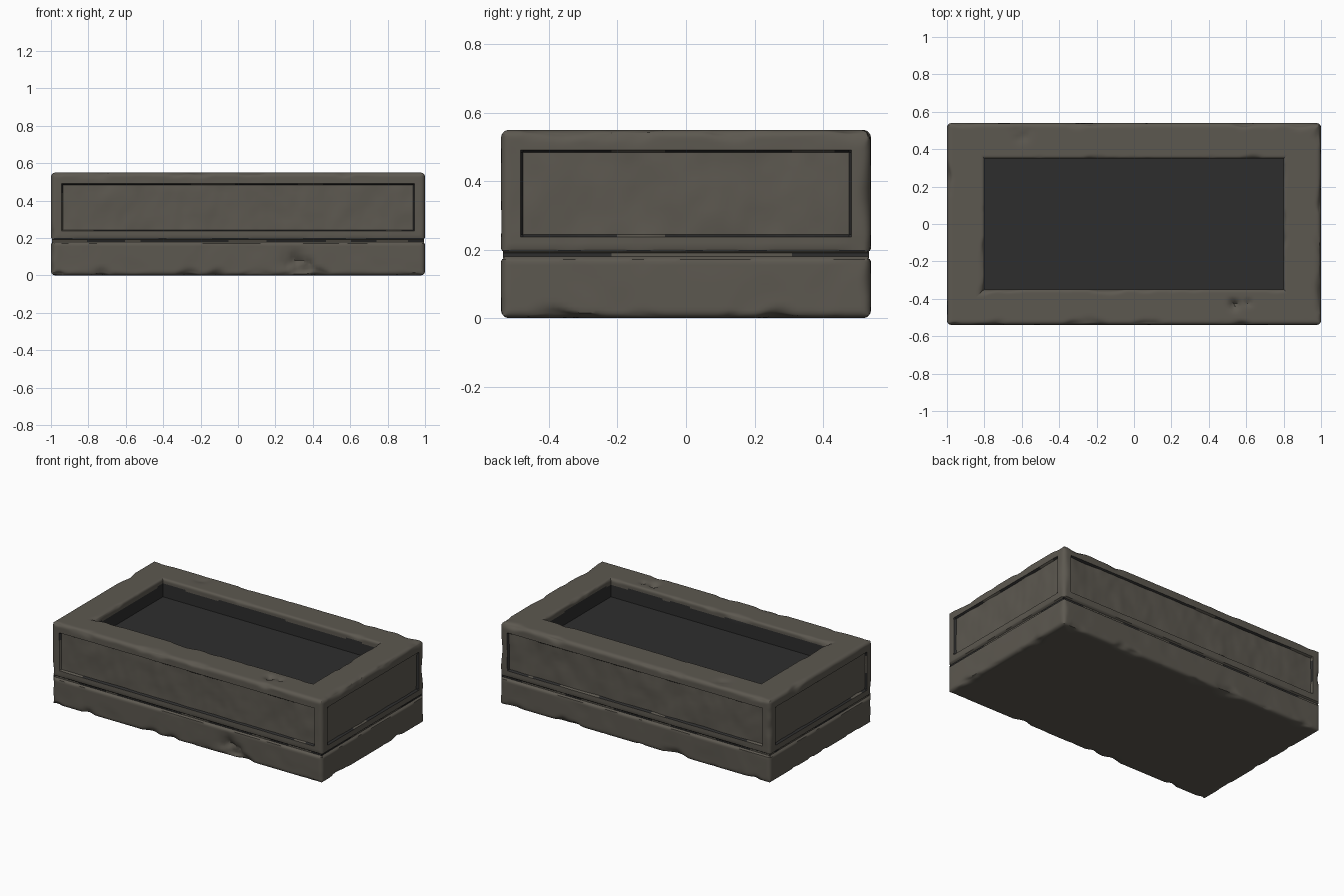
import bpy, bmesh, math
from mathutils import Vector, noise

if "Cube" in bpy.data.objects:
    bpy.data.objects.remove(bpy.data.objects["Cube"])

HX, HY, HZ = 1.0, 0.54, 0.55        # outer half sizes and height
OX, OY, FLOOR = 0.80, 0.35, 0.43    # opening half sizes and soil height
PANEL_IN = 0.06                     # panel margin from the corners
PZ0, PZ1 = 0.24, 0.488              # panel bottom and top


def material(name, rgb):
    m = bpy.data.materials.new(name)
    m.diffuse_color = (*rgb, 1)
    m.use_nodes = True
    m.node_tree.nodes["Principled BSDF"].inputs["Base Color"].default_value = m.diffuse_color
    return m


stone = material("weathered_stone", (0.108, 0.098, 0.080))
dark = material("dark_recess", (0.027, 0.027, 0.027))


def wear(p, base, amp, seed):
    n = noise.noise(p * 5 + Vector((seed, seed * 2.3, 7))) \
        + 0.5 * noise.noise(p * 13 + Vector((3, seed, 1)))
    return base + amp * max(0.0, n - 0.05)


def rounded(a, b, r):
    """Round an edge: a and b are depths behind its two faces."""
    if a >= r or b >= r:
        return a, b
    u, v = r - a, r - b
    length = math.hypot(u, v)
    if length <= r:
        return a, b
    return r - u * r / length, r - v * r / length


def samples(h, n):
    """Positions along one side, denser at the corners and panel edges."""
    p = h - PANEL_IN
    ends = [h - d for d in (0, .006, .012, .02, .03, .042, .054)] + [p + .003, p - .004]
    mid = [-(p - .015) + 2 * (p - .015) * i / n for i in range(n + 1)]
    return sorted([-e for e in ends] + mid + ends)


xs, ys = samples(HX, 110), samples(HY, 60)
perimeter = [(x, -HY) for x in xs[:-1]] + [(HX, y) for y in ys[:-1]] \
    + [(-x, HY) for x in xs[:-1]] + [(-HX, -y) for y in ys[:-1]]

# rings: (inward fraction towards the opening, groove depth, height)
rings = [(t, 0, 0) for t in (.5, .35, .25, .16, .1, .05)]
rings += [(0, 0, z) for z in (0, .007, .015, .024, .035, .05, .065, .08, .1, .12, .14, .155)]
rings += [(0, d, z) for d, z in ((0, .165), (.003, .172), (.010, .177), (.014, .180),
                                 (.014, .190), (.010, .193), (.003, .197), (0, .203), (0, .22))]
rings += [(0, 0, z) for z in (PZ0 - .003, PZ0 + .004, .26, .29, .32, .35, .38, .41,
                              .44, .465, PZ1 - .004, PZ1 + .003, .5, .512, .522, .53, .537, .544, HZ)]
rings += [(t, 0, HZ) for t in (.03, .06, .1, .15, .2, .28, .36, .44, .52, .6, .68,
                               .76, .82, .87, .91, .95, .98, 1)]
rings += [(1, 0, z) for z in (.544, .537, .53, .52, .51, .495, .47, FLOOR - .02)]

# dents knocked into faces: centre, radius, depth, direction
pits = [(Vector((.30, -.54, .07)), .09, .022, Vector((0, 1, 0))),
        (Vector((.37, -.54, .05)), .06, .018, Vector((0, 1, 0))),
        (Vector((.54, -.43, .55)), .045, .022, Vector((0, 0, -1))),
        (Vector((.61, -.42, .55)), .03, .012, Vector((0, 0, -1))),
        (Vector((-.6, .48, .55)), .07, .010, Vector((0, 0, -1)))]


def shape(x, y, t, groove, z):
    """Place one surface point with wear, groove and side panels."""
    sx, sy = math.copysign(1, x), math.copysign(1, y)
    px = x * (1 - t * (HX - OX) / HX)
    py = y * (1 - t * (HY - OY) / HY)
    p = Vector((px, py, z))
    a, b = HX - abs(px), HY - abs(py)
    on_x = abs(x) > HX - 1e-6
    on_y = abs(y) > HY - 1e-6
    depth = groove
    inside = (on_y and abs(x) < HX - PANEL_IN) or (on_x and abs(y) < HY - PANEL_IN)
    if t == 0 and inside and PZ0 < z < PZ1:
        depth = .013 + .006 * noise.noise(p * 7) + .003 * noise.noise(p * 19)
    elif t == 0 and groove == 0:
        depth = .004 * max(0, noise.noise(p * 8))
    if on_x:
        a += depth
    if on_y:
        b += depth
    low, top = z, HZ - z
    if t < .6:
        a, b = rounded(a, b, wear(Vector((sx, sy, z)), .025, .04, 5))
        for lower in (False, True):
            v = low if lower else top
            r = wear(p, .024, .06 if lower else .045, 11 if lower else 2)
            a, v1 = rounded(a, v, r)
            b, v1 = rounded(b, v1, r)
            if lower:
                low = v1
            else:
                top = v1
        z = low if z < .25 else HZ - top
        px, py = sx * (HX - a), sy * (HY - b)
    elif z > FLOOR:
        r = wear(p, .014, .035, 8)
        if on_x:
            a2, top = rounded(abs(px) - OX, top, r)
            px = sx * (OX + a2)
        if on_y:
            b2, top = rounded(abs(py) - OY, top, r)
            py = sy * (OY + b2)
        z = HZ - top
    q = Vector((px, py, z))
    for c, r, d, way in pits:
        f = (p - c).length / r
        if f < 1.5:
            q += way * d * math.exp(-3 * f * f) * (1 + noise.noise(p * 30))
    return q


# stone trough
bm = bmesh.new()
grid = [[bm.verts.new(shape(x, y, *ring)) for x, y in perimeter] for ring in rings]
n = len(perimeter)
bm.faces.new(reversed(grid[0]))
for k in range(len(rings) - 1):
    t0, g0, z0 = rings[k]
    t1, g1, z1 = rings[k + 1]
    for i in range(n):
        j = (i + 1) % n
        f = bm.faces.new((grid[k][i], grid[k][j], grid[k + 1][j], grid[k + 1][i]))
        c = f.calc_center_median()
        worn = noise.noise(c * 4)
        (xa, ya), (xb, yb) = perimeter[i], perimeter[j]
        mx, my = abs(xa + xb) / 2, abs(ya + yb) / 2
        along, half = (mx, HX) if my > HY - 1e-6 else (my, HY)
        in_span = along < half - PANEL_IN + .003
        z_edge = abs((z0 + z1) / 2 - PZ0) < .002 or abs((z0 + z1) / 2 - PZ1) < .002
        s_edge = abs(along - half + PANEL_IN) < .002 and PZ0 < (z0 + z1) / 2 < PZ1
        if t0 == 1 and t1 == 1:
            f.material_index = int(c.z < .515 + .015 * worn)       # inner walls
        elif t0 == 0 and t1 == 0:
            seam = g0 > .013 and g1 > .013 and worn > -.12         # groove floor
            outline = (s_edge or (z_edge and in_span)) and worn > -.2
            f.material_index = int(seam or outline)
mesh = bpy.data.meshes.new("stone_trough")
bm.normal_update()
bm.to_mesh(mesh)
bm.free()
trough = bpy.data.objects.new("stone_trough", mesh)
bpy.context.collection.objects.link(trough)
mesh.materials.append(stone)
mesh.materials.append(dark)
bpy.context.view_layer.objects.active = trough
trough.select_set(True)
bpy.ops.object.shade_smooth_by_angle(angle=math.radians(35))

# dark filling inside the opening
bpy.ops.mesh.primitive_cube_add(size=1, location=(0, 0, FLOOR - .01))
fill = bpy.context.object
fill.name = "dark_filling"
fill.scale = (2 * OX, 2 * OY, .02)
fill.data.materials.append(dark)
